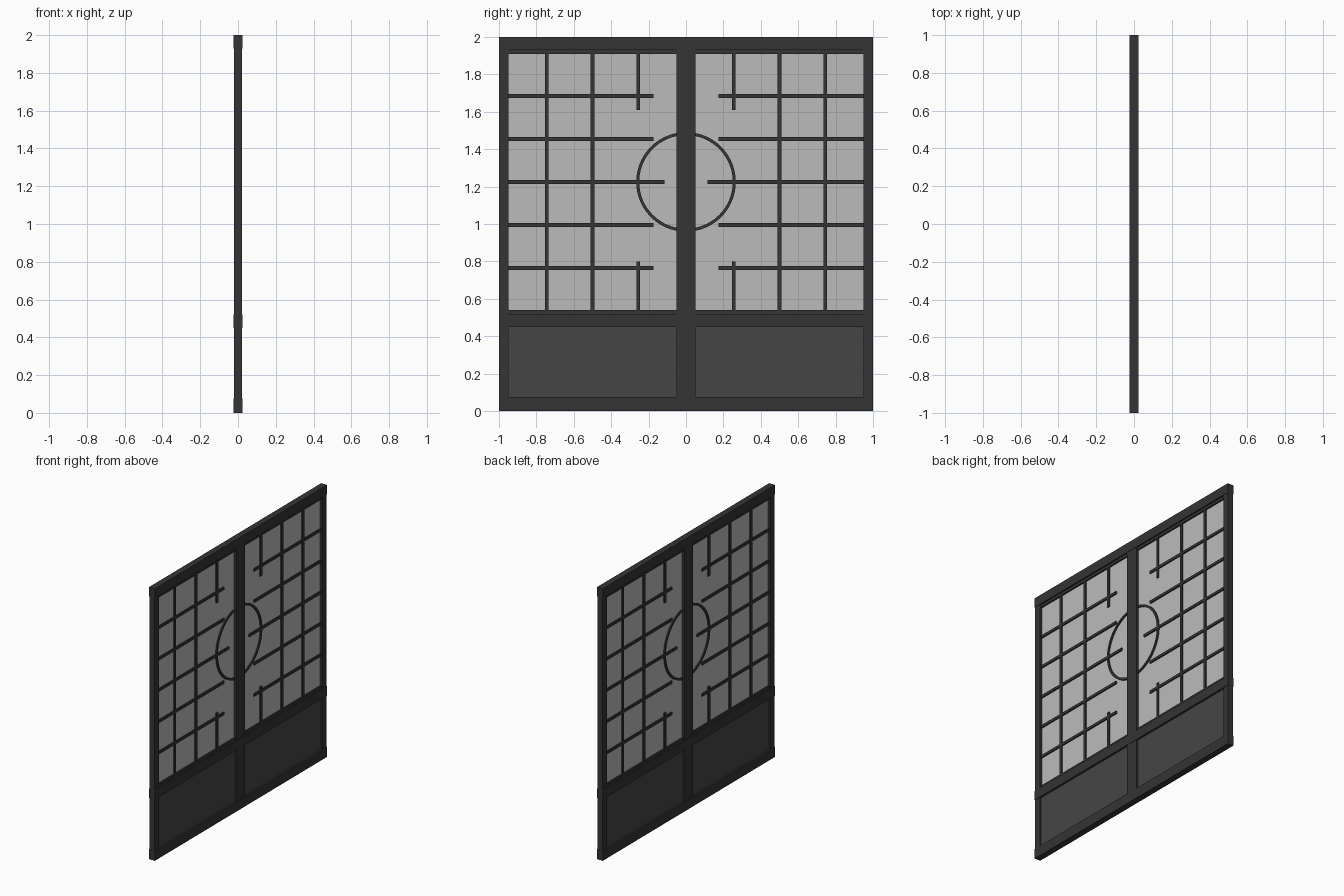
import bpy, bmesh
from math import sin, cos, acos

if "Cube" in bpy.data.objects:
    bpy.data.objects.remove(bpy.data.objects["Cube"])

def material(name, g):
    m = bpy.data.materials.new(name)
    m.diffuse_color = (g, g, g, 1)
    m.use_nodes = True
    m.node_tree.nodes["Principled BSDF"].inputs["Base Color"].default_value = m.diffuse_color
    return m

FRAME = material("dark_wood", 0.035)
PANEL = material("panel_wood", 0.06)
PAPER = material("paper", 0.5)

def finish(name, bm, mat):
    bmesh.ops.recalc_face_normals(bm, faces=bm.faces)
    me = bpy.data.meshes.new(name)
    bm.to_mesh(me)
    bm.free()
    me.materials.append(mat)
    ob = bpy.data.objects.new(name, me)
    bpy.context.collection.objects.link(ob)
    return ob

def box(name, y0, y1, z0, z1, half, mat=FRAME):
    bm = bmesh.new()
    bmesh.ops.create_cube(bm, size=1)
    for v in bm.verts:
        v.co = (v.co.x * 2 * half, (y0 + y1) / 2 + v.co.y * (y1 - y0),
                (z0 + z1) / 2 + v.co.z * (z1 - z0))
    return finish(name, bm, mat)

def arc(name, s, cz, r0, r1, edge, half):
    # half ring that ends on the meeting stile
    bm = bmesh.new()
    n, a = 40, acos(0.0) - edge / r1 * 0.95
    rows = []
    for i in range(n + 1):
        t = -a + 2 * a * i / n
        rows.append([bm.verts.new((x, s * r * cos(t), cz + r * sin(t)))
                     for x, r in ((-half, r0), (half, r0), (half, r1), (-half, r1))])
    for p, q in zip(rows, rows[1:]):
        for k in range(4):
            bm.faces.new((p[k], p[(k + 1) % 4], q[(k + 1) % 4], q[k]))
    bm.faces.new(rows[0])
    bm.faces.new(rows[-1])
    ob = finish(name, bm, FRAME)
    bpy.context.view_layer.objects.active = ob
    ob.select_set(True)
    bpy.ops.object.shade_smooth_by_angle()
    ob.select_set(False)

BAR = 0.01    # half width of a lattice bar
DEPTH = 0.012 # half depth of the lattice

for side, s in (("left", -1), ("right", 1)):
    def part(name, y0, y1, z0, z1, half, mat=FRAME):
        box(f"{side}_{name}", *sorted((s * y0, s * y1)), z0, z1, half, mat)

    # stiles and rails
    part("meeting_stile", 0, 0.05, 0, 2, 0.021)
    part("outer_stile", 0.95, 1, 0, 2, 0.021)
    for name, z0, z1 in (("bottom_rail", 0, 0.075), ("middle_rail", 0.45, 0.52),
                         ("top_rail", 1.93, 2)):
        part(name, 0, 1, z0, z1, 0.0235)
    # thin strips holding the paper
    part("lower_strip", 0.05, 0.95, 0.52, 0.54, 0.014)
    part("upper_strip", 0.05, 0.95, 1.91, 1.93, 0.014)
    # infill
    part("wood_panel", 0.05, 0.95, 0.075, 0.45, 0.009, PANEL)
    part("paper", 0.05, 0.95, 0.54, 1.91, 0.003, PAPER)

    # lattice
    for i in range(5):
        z = 0.765 + 0.23 * i
        part(f"lattice_bar_{i}", 0.115 if i == 2 else 0.175, 0.95, z - BAR, z + BAR, DEPTH)
    for i, y in enumerate((0.50, 0.745)):
        part(f"lattice_post_{i}", y - BAR, y + BAR, 0.54, 1.91, DEPTH)
    part("short_post_upper", 0.255 - BAR, 0.255 + BAR, 1.61, 1.91, DEPTH)
    part("short_post_lower", 0.255 - BAR, 0.255 + BAR, 0.54, 0.80, DEPTH)
    arc(f"{side}_ring_half", s, 1.225, 0.25, 0.266, 0.05, DEPTH)
